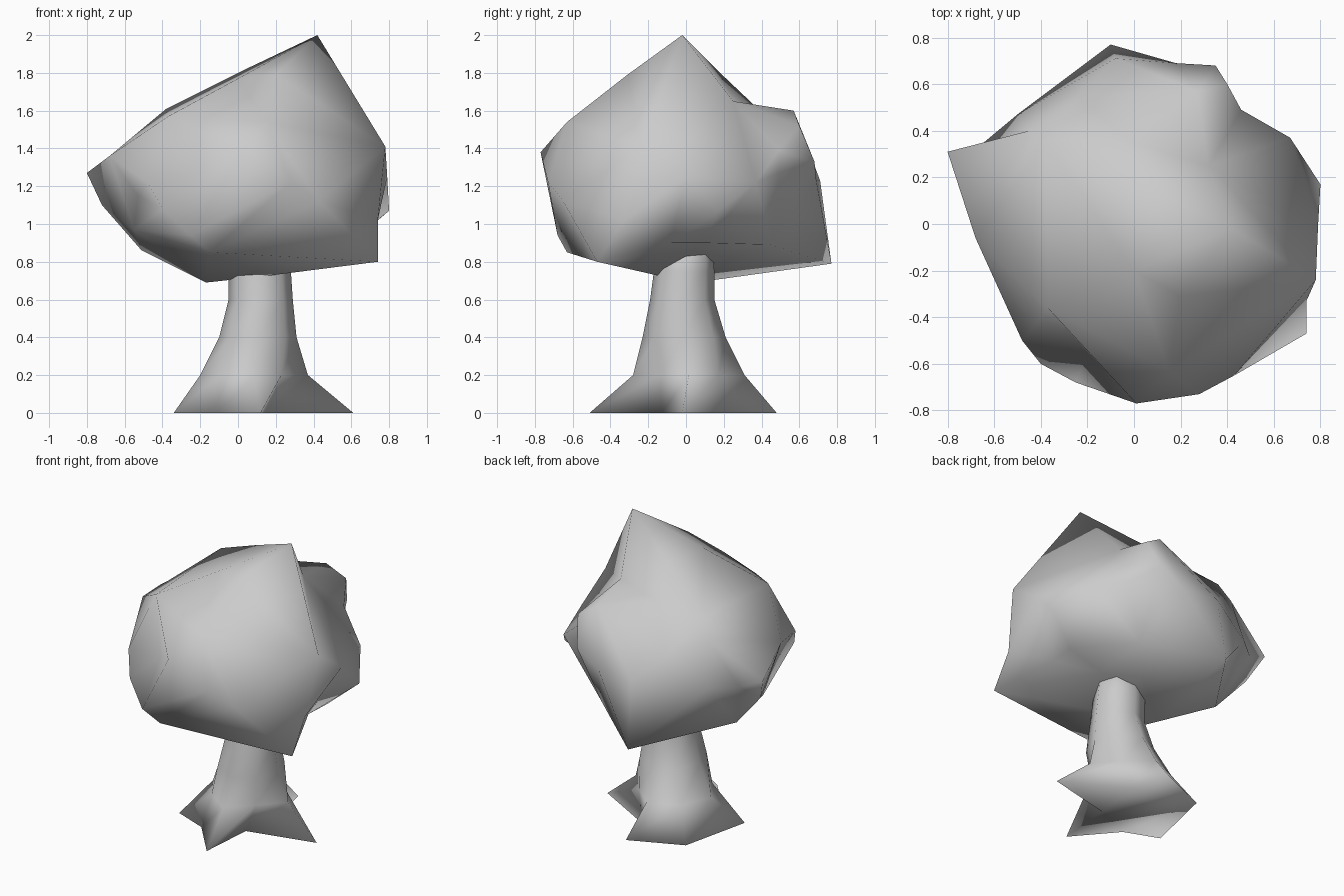
import bpy, bmesh
from math import cos, sin, pi
from mathutils import Vector


def finish(bm, name):
    bmesh.ops.recalc_face_normals(bm, faces=bm.faces)
    for f in bm.faces:
        f.smooth = True
    mesh = bpy.data.meshes.new(name)
    bm.to_mesh(mesh)
    bm.free()
    obj = bpy.data.objects.new(name, mesh)
    bpy.context.collection.objects.link(obj)
    return obj


# Trunk: star-shaped root footprint lofted into eight-sided rings
roots = [(.61, -.02), (.18, .22), (.12, .48), (-.23, .33),
         (-.34, -.15), (-.11, -.24), (.12, -.51), (.15, -.13)]
dents = [1, .75, 1, 1, 1, .85, 1, .72]      # hollows between roots, lowest ring
# height, centre x, centre y, radius x, radius y
sections = [(.2, .085, .015, .285, .295), (.4, .105, -.01, .205, .22),
            (.6, .12, -.02, .17, .17), (.75, .115, -.01, .165, .16),
            (.95, .115, 0, .15, .14)]
bm = bmesh.new()
rings = [[bm.verts.new((x, y, 0)) for x, y in roots]]
for n, (z, cx, cy, rx, ry) in enumerate(sections):
    ring = []
    for i in range(8):
        d = dents[i] if n == 0 else 1
        ring.append(bm.verts.new((cx + d * rx * cos(i * pi / 4),
                                  cy + d * ry * sin(i * pi / 4), z)))
    rings.append(ring)
for a, b in zip(rings, rings[1:]):
    for i in range(8):
        j = (i + 1) % 8
        bm.faces.new((a[i], a[j], b[j], b[i]))
bm.faces.new(rings[-1])
base = bm.faces.new(rings[0][::-1])
bmesh.ops.triangulate(bm, faces=[base])
finish(bm, "trunk")

# Crown: lumpy faceted mass; points are joined as seen from its middle
crown = [
    (.42, -.02, 2.0), (.2, -.31, 1.79), (.15, -.63, 1.54), (.01, -.77, 1.38),     # peak, front
    (.28, -.73, 1.22), (.43, -.65, 1.12), (.74, -.47, .8), (.74, -.33, 1.02),
    (.78, -.24, 1.41), (.79, 0, 1.25), (.8, .17, 1.07), (.67, .37, 1.22),         # right side
    (.46, .49, 1.39), (.45, .49, 1.27), (.4, .6, 1.52), (.27, .57, 1.6),          # back bump
    (.32, .25, 1.65), (-.03, .36, 1.63),
    (.35, .68, 1.33), (.18, .69, 1.23), (-.08, .71, 1.23), (-.1, .77, .79),       # back
    (-.24, .55, 1.38), (-.38, .36, 1.61), (-.45, .4, 1.5), (-.5, .47, 1.2),       # back left
    (-.65, .345, 1.2), (-.8, .31, 1.27), (-.68, -.06, 1.36), (-.72, .22, 1.1),
    (-.51, .18, .86), (-.55, -.05, .97), (-.53, -.2, 1.15),                       # left
    (-.37, -.36, 1.57), (-.48, -.5, 1.22), (-.4, -.6, 1.08), (-.25, -.68, .94),   # front left
    (-.2, -.55, 1.27),
    (-.15, -.63, .85), (-.17, .05, .69), (.15, -.14, .725), (.3, .05, .86),       # underside
    (.59, -.08, .9), (.6, .1, .9), (.33, .45, .89), (.12, .22, .82),
    (0, -.2, 1.77), (.02, .17, 1.81),                                             # top ridges
]
mid = Vector((.05, 0, 1.2))
bm = bmesh.new()
target = {}
for p in crown:
    v = bm.verts.new((Vector(p) - mid).normalized())
    target[v] = Vector(p)
bmesh.ops.convex_hull(bm, input=list(bm.verts))
for v, p in target.items():
    v.co = p
finish(bm, "crown")
